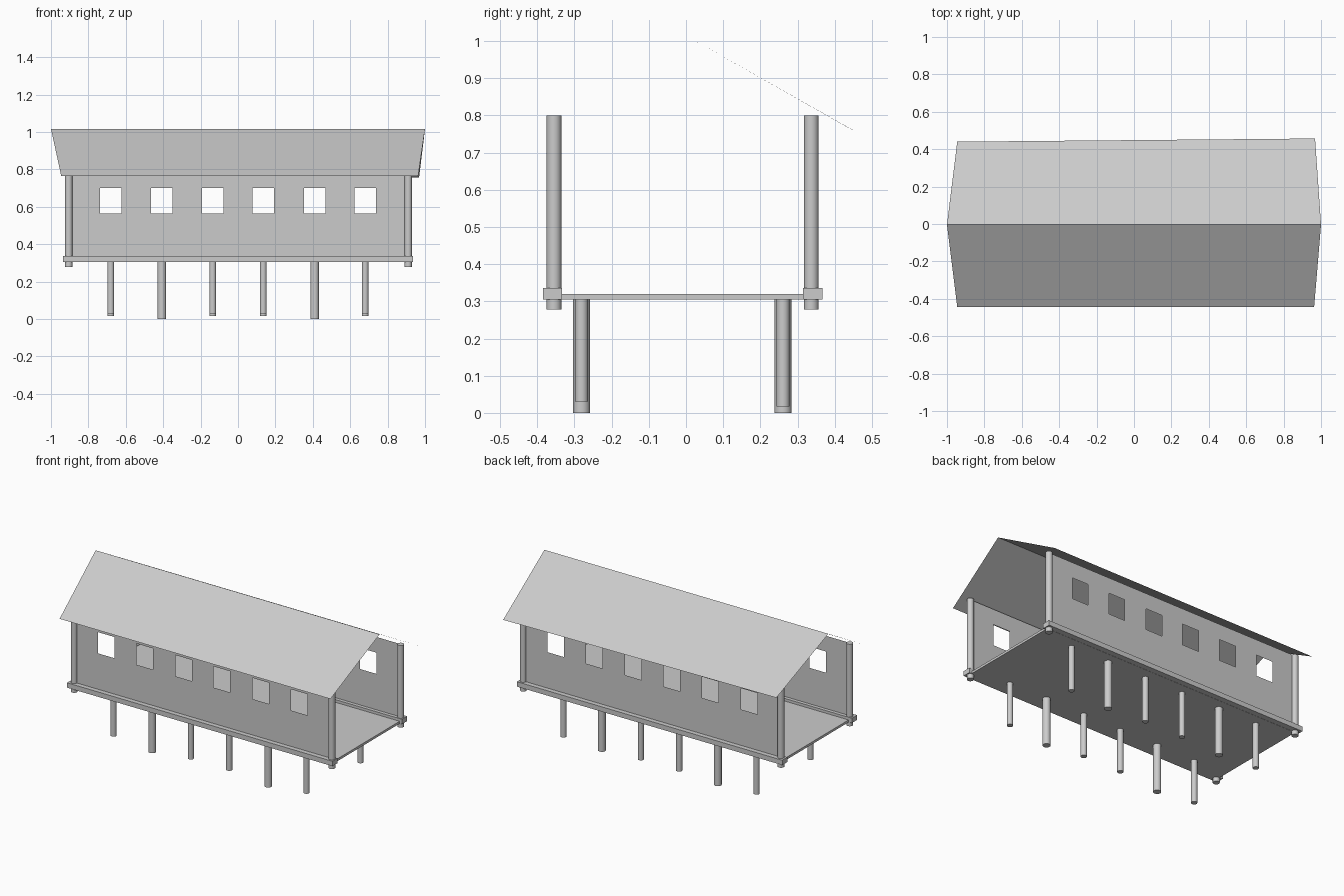
import bpy, bmesh

if "Cube" in bpy.data.objects:
    bpy.data.objects.remove(bpy.data.objects["Cube"], do_unlink=True)

GREY = (0.6, 0.6, 0.6, 1)
grey = bpy.data.materials.new("plain grey")
grey.use_nodes = True
grey.diffuse_color = GREY
grey.node_tree.nodes["Principled BSDF"].inputs["Base Color"].default_value = GREY

BAYS = [-0.68, -0.407, -0.135, 0.135, 0.41, 0.68]   # window and stilt centres
SIDES = {"front": -0.355, "back": 0.337}
ENDS = {"right": -0.905, "left": 0.91}


def sheet(name, faces):
    """Thin surface made of a few polygons."""
    bm = bmesh.new()
    for face in faces:
        bm.faces.new([bm.verts.new(p) for p in face])
    bmesh.ops.remove_doubles(bm, verts=bm.verts, dist=0.0005)
    mesh = bpy.data.meshes.new(name)
    bm.to_mesh(mesh)
    bm.free()
    mesh.materials.append(grey)
    obj = bpy.data.objects.new(name, mesh)
    bpy.context.collection.objects.link(obj)


def box(name, centre, size):
    bpy.ops.mesh.primitive_cube_add(size=1, location=centre)
    obj = bpy.context.object
    obj.name = name
    obj.scale = size
    bpy.ops.object.transform_apply(location=False, rotation=False)
    obj.data.materials.append(grey)


def pole(name, x, y, bottom, top, radius):
    bpy.ops.mesh.primitive_cylinder_add(vertices=16, radius=radius, depth=top - bottom,
                                        location=(x, y, (top + bottom) / 2))
    obj = bpy.context.object
    obj.name = name
    obj.data.materials.append(grey)
    bpy.ops.object.shade_smooth_by_angle()


# Roof: two thin slopes meeting at the ridge, flared towards the ridge ends
ridge = [(-1, -0.004, 1.017), (1, -0.004, 1.017)]
sheet("roof", [
    [(-0.945, -0.445, 0.764), (0.963, -0.445, 0.764), ridge[1], ridge[0]],
    [ridge[0], ridge[1], (0.968, 0.457, 0.756), (-0.945, 0.44, 0.765)],
])

# Floor deck
box("floor", (0.003, -0.009, 0.312), (1.83, 0.68, 0.015))

# Long walls with open windows, built as a grid that skips the openings
half_window = 0.058
columns = [ENDS["right"]]
for c in BAYS:
    columns += [c - half_window, c + half_window]
columns.append(ENDS["left"])
rows = [0.32, 0.565, 0.70, 0.80]
for side, y in SIDES.items():
    panels = []
    for i, (x0, x1) in enumerate(zip(columns, columns[1:])):
        for j, (z0, z1) in enumerate(zip(rows, rows[1:])):
            if i % 2 and j == 1:
                continue
            quad = [(x0, y, z0), (x1, y, z0), (x1, y, z1), (x0, y, z1)]
            panels.append(quad if side == "front" else quad[::-1])
    sheet(side + "_wall", panels)

    # Sill beam and corner posts
    box(side + "_sill_beam", (0, y - 0.004 if y < 0 else y + 0.004, 0.321), (1.87, 0.052, 0.031))
    for end, x in ENDS.items():
        pole(f"{side}_{end}_post", x, y, 0.278, 0.80, 0.02)

# Stilts under the floor
for i, x in enumerate(BAYS):
    tall = i in (1, 4)
    radius = 0.023 if tall else 0.018
    pole(f"front_stilt_{i + 1}", x, -0.281, 0.0 if tall else 0.03, 0.31, radius)
    pole(f"back_stilt_{i + 1}", x, 0.261, 0.0 if tall else 0.017, 0.31, radius)
